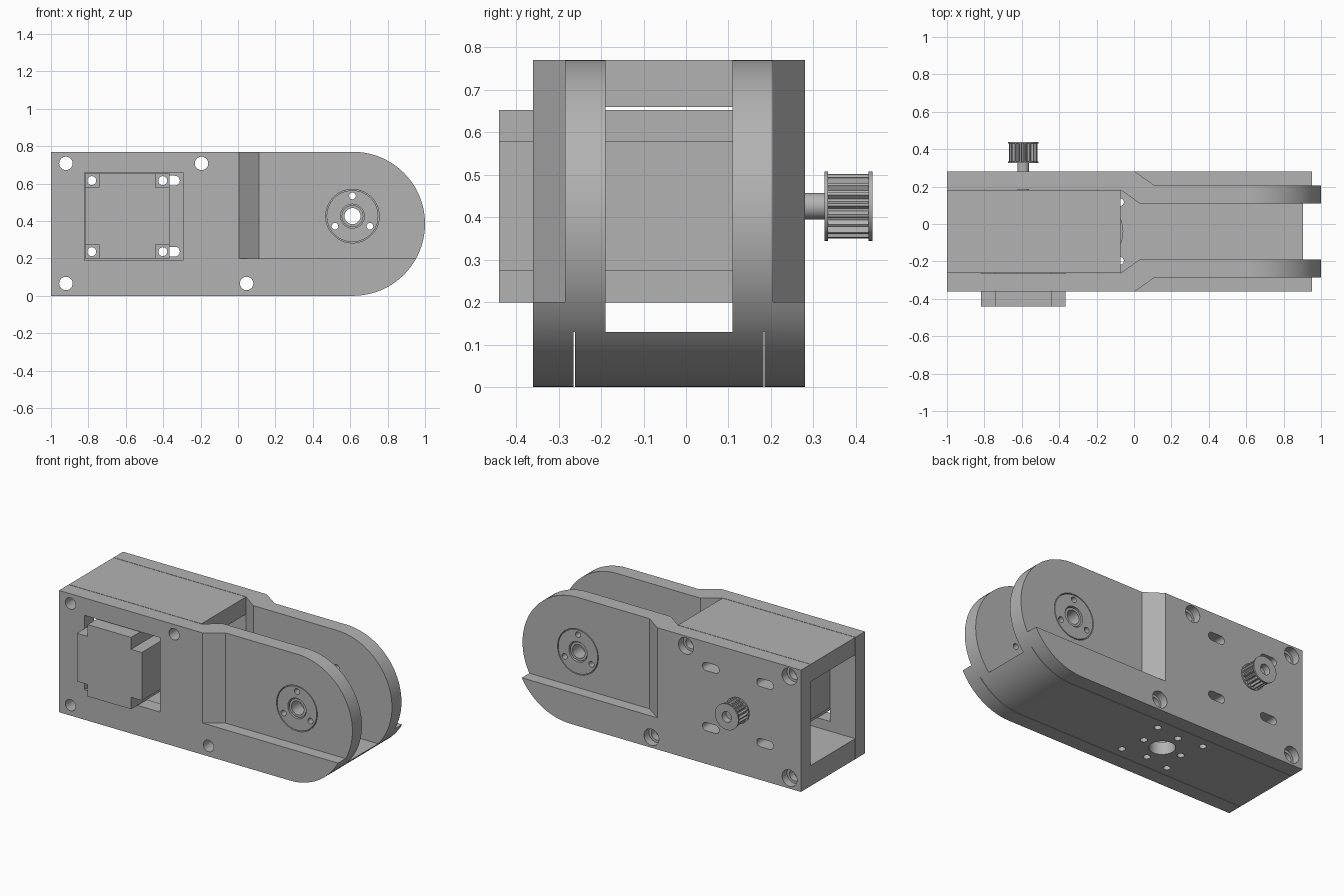
import bpy, bmesh
from math import sin, cos, pi, radians

cube = bpy.data.objects.get("Cube")
if cube:
    bpy.data.objects.remove(cube, do_unlink=True)

GREY = 0.45
grey = bpy.data.materials.new("machined grey")
grey.use_nodes = True
grey.diffuse_color = (GREY, GREY, GREY, 1)
grey.node_tree.nodes["Principled BSDF"].inputs["Base Color"].default_value = (GREY, GREY, GREY, 1)

MID = -0.04                       # centre plane of the housing in y
MOTOR_X, MOTOR_Z = -0.592, 0.426  # motor axis
HUB_X, HUB_Z = 0.612, 0.426       # arm joint axis


def prism(name, pts, axis, lo, hi):
    """Extrude a closed profile: (x, z) along y, or (x, y) along z."""
    place = (lambda a, b, d: (a, d, b)) if axis == "y" else (lambda a, b, d: (a, b, d))
    bm = bmesh.new()
    low = [bm.verts.new(place(a, b, lo)) for a, b in pts]
    high = [bm.verts.new(place(a, b, hi)) for a, b in pts]
    bm.faces.new(low)
    bm.faces.new(high)
    for i in range(len(pts)):
        j = (i + 1) % len(pts)
        bm.faces.new((low[i], low[j], high[j], high[i]))
    bmesh.ops.recalc_face_normals(bm, faces=bm.faces)
    mesh = bpy.data.meshes.new(name)
    bm.to_mesh(mesh)
    bm.free()
    mesh.materials.append(grey)
    obj = bpy.data.objects.new(name, mesh)
    bpy.context.collection.objects.link(obj)
    return obj


def circle(a, b, r, n=32):
    return [(a + r * cos(2 * pi * i / n), b + r * sin(2 * pi * i / n)) for i in range(n)]


def rect(a0, a1, b0, b1):
    return [(a0, b0), (a1, b0), (a1, b1), (a0, b1)]


def slot(a0, a1, b, r, n=10):
    right = [(a1 + r * cos(t), b + r * sin(t)) for t in (pi * (i / n - 0.5) for i in range(n + 1))]
    return right + [(a0 + a1 - a, 2 * b - z) for a, z in right]


def activate(obj):
    bpy.ops.object.select_all(action="DESELECT")
    obj.select_set(True)
    bpy.context.view_layer.objects.active = obj


def modify(obj, cutters, operation="DIFFERENCE"):
    activate(obj)
    for c in cutters:
        mod = obj.modifiers.new("cut", "BOOLEAN")
        mod.operation, mod.object, mod.solver = operation, c, "EXACT"
        bpy.ops.object.modifier_apply(modifier=mod.name)
        bpy.data.objects.remove(c, do_unlink=True)


def drill(pts, lo=-1, hi=1, axis="y"):
    return prism("cutter", pts, axis, lo, hi)


def side_outline():
    """Housing seen from the front: square at one end, round at the other."""
    r = 0.385
    arc = [(1 - r + r * cos(t), r + r * sin(t)) for t in (pi * (i / 40 - 0.5) for i in range(41))]
    return [(-1, 2 * r), (-1, 0)] + arc


BOLTS = [(-0.92, 0.708), (-0.195, 0.708), (-0.92, 0.066), (0.046, 0.066)]
SCREWS = [(MOTOR_X + sx * 0.19, MOTOR_Z + sz * 0.19) for sx in (-1, 1) for sz in (-1, 1)]


def bolt_holes():
    return [drill(circle(x, z, 0.036)) for x, z in BOLTS]


def side_plate(name, s):
    def span(d0, d1):
        return sorted((MID + s * d0, MID + s * d1))

    def plan(pts):
        return [(x, MID + s * d) for x, d in pts]

    plate = prism(name, side_outline(), "y", *span(0.15, 0.32))
    cutters = [
        # hollow for the motor bay, floor rabbet, and stepped-in arm
        drill(plan([(-1.1, 0), (0.03, 0), (0.03, 0.15), (-0.075, 0.225), (-1.1, 0.225)]), axis="z"),
        drill(rect(-1.1, 1.1, -0.1, 0.13), *span(0, 0.225)),
        drill(plan([(0.005, 0.32), (0.112, 0.245), (1.1, 0.245), (1.1, 0.5), (0.005, 0.5)]),
              0.2, 1, axis="z"),
        # bearing seat and bore
        drill(circle(HUB_X, HUB_Z, 0.143, 64), *span(0.215, 0.3)),
        drill(circle(HUB_X, HUB_Z, 0.043)),
    ] + bolt_holes()
    if s < 0:
        cutters.append(drill(rect(-0.822, -0.295, 0.19, 0.66), *span(0.1, 0.4)))
    else:
        cutters += [drill(slot(x, x + 0.065, z, 0.026)) for x, z in SCREWS]
        cutters += [drill(circle(x, z, 0.052), *span(0.27, 0.4)) for x, z in BOLTS]
    small = []
    for k in range(3):
        t = radians(90 + 120 * k)
        small.append((HUB_X + 0.108 * cos(t), HUB_Z + 0.108 * sin(t)))
    modify(plate, cutters + [drill(circle(x, z, 0.018, 16)) for x, z in small])

    # joint disc set flush into the arm
    disc = prism(name.replace("plate", "joint_disc"), circle(HUB_X, HUB_Z, 0.138, 64), "y",
                 *span(0.214, 0.245))
    modify(disc, [drill(circle(HUB_X, HUB_Z, 0.064))]
           + [drill(circle(x, z, 0.018, 16)) for x, z in small])
    # inner bearing ring, set a little deeper
    ring = prism(name.replace("plate", "bearing_ring"), circle(HUB_X, HUB_Z, 0.058), "y",
                 *span(0.214, 0.238))
    modify(ring, [drill(circle(HUB_X, HUB_Z, 0.043))])


side_plate("front_plate", -1)
side_plate("back_plate", 1)

# Floor, following the rounded end, with its mounting holes
floor = prism("floor", side_outline(), "y", MID - 0.222, MID + 0.222)
HOLE_X = -0.24
mounts = [(HOLE_X + sx * 0.165, MID + sy * 0.157) for sx in (-1, 1) for sy in (-1, 1)]
mounts += [(HOLE_X + 0.135 * cos(k * pi / 2), MID + 0.135 * sin(k * pi / 2)) for k in range(4)]
modify(floor, [drill(rect(-1.1, 1.1, 0.13, 1)),
               drill(circle(HOLE_X, MID, 0.18, 48), 0.08, 0.3, "z"),
               drill(circle(HOLE_X, MID, 0.075), axis="z")]
       + [drill(circle(x, y, 0.021, 16), axis="z") for x, y in mounts] + bolt_holes())

# Top block bridging the plates
top = prism("top_block", rect(-1, -0.072, 0.66, 0.77), "y", MID - 0.222, MID + 0.222)
modify(top, bolt_holes())

# Motor: cross-shaped body in front of a square flange
H, N = 0.227, 0.152
quarter = [(H, -N), (H, N), (N, N)]
cross = []
for k in range(4):
    c, s = round(cos(k * pi / 2)), round(sin(k * pi / 2))
    cross += [(MOTOR_X + c * a - s * b, MOTOR_Z + s * a + c * b) for a, b in quarter]
prism("motor_body", cross, "y", -0.44, 0.11)
flange = prism("motor_flange", rect(MOTOR_X - H, MOTOR_X + H, MOTOR_Z - H, MOTOR_Z + H), "y", 0.11, 0.183)
modify(flange, [drill(circle(x, z, 0.024, 20)) for x, z in SCREWS])
prism("motor_shaft", circle(MOTOR_X, MOTOR_Z, 0.031), "y", 0.17, 0.4)

# Toothed pulley with two rims
teeth = []
for i in range(72):
    r = 0.076 if i % 4 < 2 else 0.064
    teeth.append((MOTOR_X + r * cos(i * pi / 36), MOTOR_Z + r * sin(i * pi / 36)))
for name, pts, lo, hi in (("pulley_teeth", teeth, 0.334, 0.431),
                          ("pulley_inner_rim", circle(MOTOR_X, MOTOR_Z, 0.082, 40), 0.326, 0.335),
                          ("pulley_outer_rim", circle(MOTOR_X, MOTOR_Z, 0.082, 40), 0.43, 0.439)):
    modify(prism(name, pts, "y", lo, hi), [drill(circle(MOTOR_X, MOTOR_Z, 0.033))])

# Smooth the round walls, keep the edges crisp
for obj in bpy.context.collection.objects:
    if obj.type == "MESH" and grey.name in obj.data.materials:
        activate(obj)
        bpy.ops.object.shade_smooth_by_angle(angle=radians(25))
